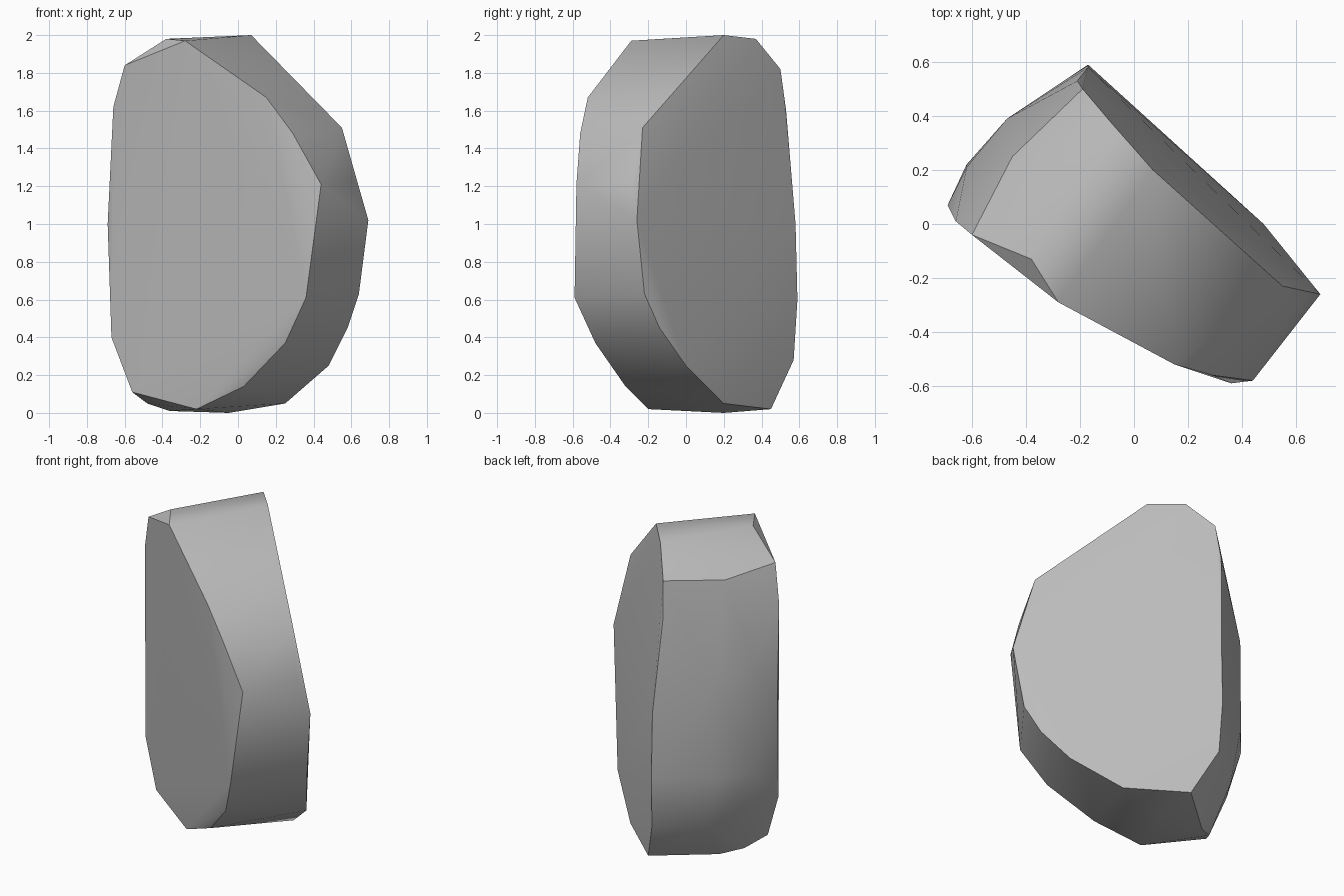
import bpy
import bmesh
import math

default_cube = bpy.data.objects.get("Cube")
if default_cube:
    bpy.data.objects.remove(default_cube, do_unlink=True)


def make_material(name, color):
    material = bpy.data.materials.new(name)
    material.use_nodes = True
    material.diffuse_color = color
    material.node_tree.nodes["Principled BSDF"].inputs["Base Color"].default_value = color
    return material


def hull_object(name, outlines, material):
    """Wrap the cut outlines in one chipped convex solid."""
    mesh = bpy.data.meshes.new(name)
    stone = bpy.data.objects.new(name, mesh)
    bpy.context.collection.objects.link(stone)
    bm = bmesh.new()
    for outline in outlines:
        for point in outline:
            bm.verts.new(point)
    hull = bmesh.ops.convex_hull(bm, input=bm.verts[:])
    unused = {v for v in hull["geom_interior"] + hull["geom_unused"]
              if isinstance(v, bmesh.types.BMVert)}
    bmesh.ops.delete(bm, geom=list(unused), context="VERTS")
    bmesh.ops.recalc_face_normals(bm, faces=bm.faces[:])
    bm.to_mesh(mesh)
    bm.free()
    mesh.materials.append(material)
    return stone


# Broad front face, clockwise from its top corner
front_outline = [
    (-.28, -.29, 1.97), (.15, -.52, 1.67), (.29, -.56, 1.48),
    (.44, -.58, 1.21), (.36, -.59, .61), (.25, -.48, .37),
    (.03, -.32, .14), (-.22, -.2, .02), (-.56, -.02, .11),
    (-.67, .03, .4), (-.69, .07, 1), (-.66, .01, 1.62),
    (-.6, -.04, 1.84), (-.38, -.13, 1.98),
]

# Broad back face, from its top corner down the outer edge
back_outline = [
    (.07, .2, 2), (.55, -.23, 1.51), (.62, -.29, 1.22),
    (.69, -.26, 1.02), (.64, -.22, .63), (.58, -.14, .45),
    (.48, 0, .25), (.25, .2, .05), (-.05, .45, .02),
    (-.16, .57, .28), (-.17, .59, .6), (-.17, .58, 1),
    (-.21, .53, 1.6), (-.19, .5, 1.82), (-.08, .37, 1.98),
]

# Rounded side between the two faces, with its worn top and bottom
side_bulge = [
    (-.45, .25, 1.8), (-.62, .21, 1.3), (-.47, .39, 1.2),
    (-.62, .22, .6), (-.47, .39, .6), (-.42, .36, .25),
    (-.36, .18, .01), (-.48, .1, .05), (-.05, .2, 0),
]

grey = make_material("stone grey", (.5, .5, .5, 1))
stone = hull_object("stone", [front_outline, back_outline, side_bulge], grey)

# Soft shading over the curved rim, crisp edges around the cut faces
bpy.ops.object.select_all(action="DESELECT")
stone.select_set(True)
bpy.context.view_layer.objects.active = stone
bpy.ops.object.shade_smooth_by_angle(angle=math.radians(30))
